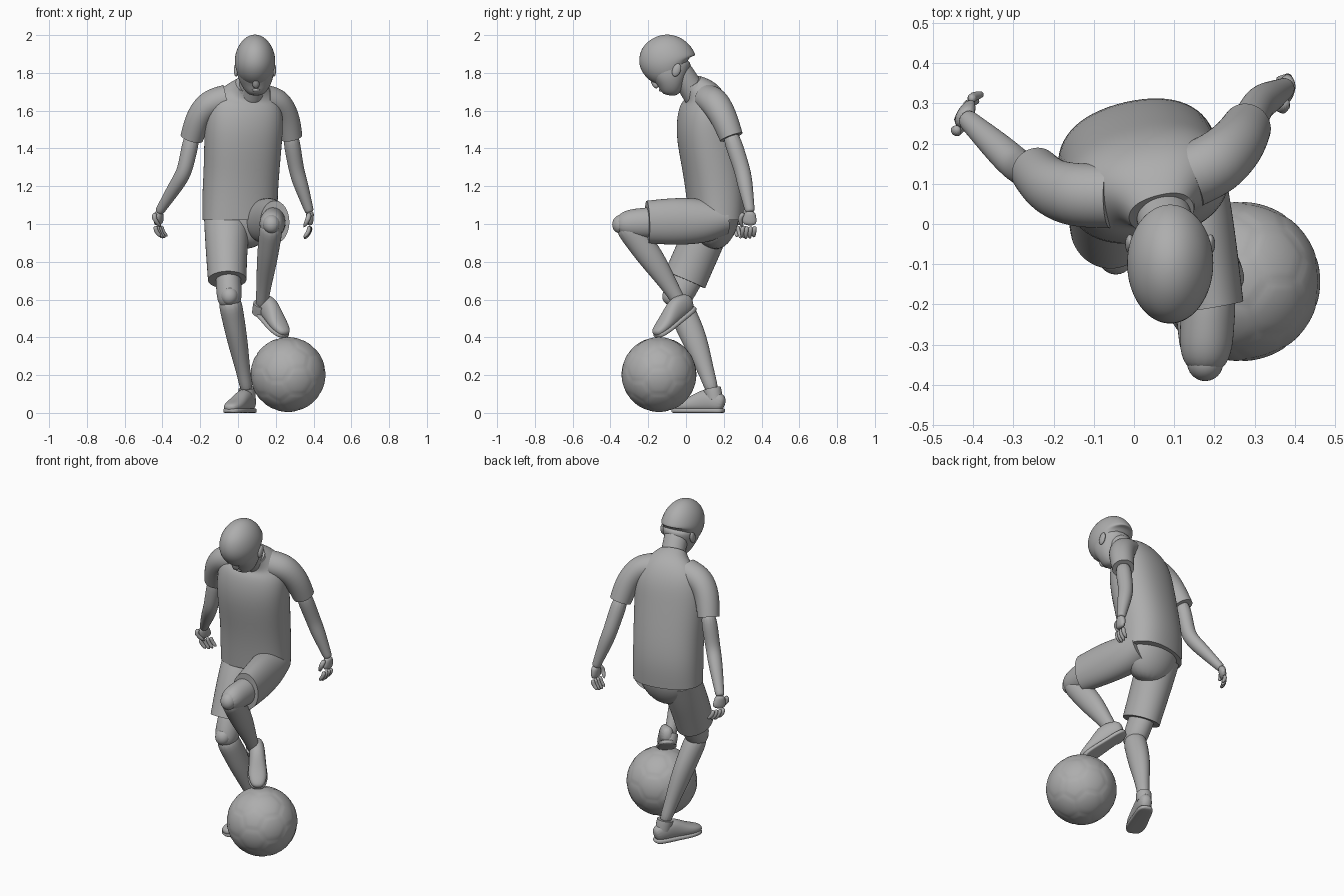
import bpy, bmesh
from math import sin, cos, pi, radians
from mathutils import Vector, Matrix

if "Cube" in bpy.data.objects:
    bpy.data.objects.remove(bpy.data.objects["Cube"])

GREY = (.42, .42, .42, 1)
grey = bpy.data.materials.new("plain_grey")
grey.use_nodes = True
grey.diffuse_color = GREY
grey.node_tree.nodes["Principled BSDF"].inputs["Base Color"].default_value = GREY

SIDES = 16
ACROSS, FORWARD, UPWARD = Vector((1, 0, 0)), Vector((0, 1, 0)), Vector((0, 0, 1))


def finish(name, bm, levels=0):
    bmesh.ops.recalc_face_normals(bm, faces=bm.faces)
    for face in bm.faces:
        face.smooth = True
    mesh = bpy.data.meshes.new(name)
    bm.to_mesh(mesh)
    bm.free()
    mesh.materials.append(grey)
    part = bpy.data.objects.new(name, mesh)
    bpy.context.collection.objects.link(part)
    if levels:
        subsurf = part.modifiers.new("Smooth", 'SUBSURF')
        subsurf.levels = subsurf.render_levels = levels


def superellipse(angle, power):
    """Point on a unit outline that gets boxier as power rises."""
    return [abs(w) ** (2 / power) * (1 if w > 0 else -1) for w in (cos(angle), sin(angle))]


def tube(name, centres, widths, ratio=1, side=ACROSS, hem=False, power=2, levels=2):
    """Loft ellipses along a path; ratio is depth over width; hem keeps both ends crisp."""
    centres = [Vector(c) for c in centres]
    ratios = ratio if isinstance(ratio, list) else [ratio] * len(centres)
    bm = bmesh.new()
    crease = bm.edges.layers.float.new("crease_edge")
    rings = []
    for i, (centre, width, depth) in enumerate(zip(centres, widths, ratios)):
        tangent = (centres[min(i + 1, len(centres) - 1)] - centres[max(i - 1, 0)]).normalized()
        u = (side - tangent * tangent.dot(side)).normalized()
        v = tangent.cross(u) * depth
        outline = [superellipse(2 * pi * k / SIDES, power) for k in range(SIDES)]
        rings.append([bm.verts.new(centre + (u * c + v * s) * width * 1.025) for c, s in outline])
    for low, high in zip(rings, rings[1:]):
        for k in range(SIDES):
            j = (k + 1) % SIDES
            bm.faces.new((low[k], low[j], high[j], high[k]))
    for ring in (rings[0], rings[-1]):
        cap = bm.faces.new(ring)
        if hem:
            for edge in cap.edges:
                edge[crease] = 1
                edge.smooth = False
    finish(name, bm, levels)


def blob(name, centre, size, tilt=0):
    bm = bmesh.new()
    bmesh.ops.create_uvsphere(bm, u_segments=24, v_segments=16, radius=1)
    placing = Matrix.Translation(centre) @ Matrix.Rotation(radians(tilt), 4, 'X') @ Matrix.Diagonal((*size, 1))
    bmesh.ops.transform(bm, matrix=placing, verts=bm.verts)
    finish(name, bm)


# Ball: pentagon and hexagon panels, with shallow seams where two panels are equally near
def make_ball(centre, radius):
    ico = bmesh.new()
    bmesh.ops.create_icosphere(ico, subdivisions=1, radius=1)
    panels = [(v.co.normalized(), 2.33) for v in ico.verts]
    panels += [(f.calc_center_median().normalized(), 2.27) for f in ico.faces]
    ico.free()
    bm = bmesh.new()
    bmesh.ops.create_icosphere(bm, subdivisions=5, radius=1)
    for vert in bm.verts:
        out = vert.co.normalized()
        reach = sorted(h / out.dot(n) for n, h in panels if out.dot(n) > .3)
        seam = max(0, 1 - (reach[1] - reach[0]) * 8)
        vert.co = centre + out * radius * (1 - seam / 80)
    finish("ball", bm)


make_ball(Vector((.265, -.143, .203)), .198)

# Shirt, turned a little toward the left shoulder
turned = Matrix.Rotation(radians(13), 3, 'Z') @ ACROSS
tube("shirt",
     [(.01, .16, 1.02), (.01, .16, 1.15), (.02, .14, 1.3), (.03, .1, 1.5), (.04, .1, 1.63),
      (.055, .085, 1.69), (.06, .05, 1.72), (.066, .03, 1.74)],
     [.2, .2, .2, .21, .2, .15, .1, .08], [.7, .76, .76, .73, .65, .67, .75, .75],
     turned, hem=True, power=2.3)
tube("collar", [(.065, .04, 1.72), (.066, .03, 1.735)], [.088, .084], .75, turned, hem=True)


# Sleeve, arm and curled hand for either side
def make_arm(name, inner, shoulder, outer, cuff, elbow, wrist, aim, spread, curl):
    cuff, elbow, wrist = Vector(cuff), Vector(elbow), Vector(wrist)
    tube(name + "_sleeve", [inner, shoulder, outer, cuff], [.08, .08, .072, .063], .97, FORWARD, hem=True)
    start = cuff.lerp(elbow, -.2)
    tube(name + "_arm",
         [start, cuff.lerp(elbow, .5), elbow, elbow.lerp(wrist, .3), elbow.lerp(wrist, .9), wrist],
         [.046, .045, .042, .042, .026, .026], .95, FORWARD)
    aim, spread, curl = Vector(aim).normalized(), Vector(spread).normalized(), Vector(curl)
    palm = wrist + aim * .07
    tube(name + "_palm", [wrist - aim * .01, wrist.lerp(palm, .3), palm], [.025, .035, .042],
         [.9, .6, .4], spread)
    for i in range(4):
        knuckle = palm + spread * (i - 1.5) * .021
        tip = aim * (.075 - abs(i - 1.4) * .008)
        tube(f"{name}_finger_{i + 1}",
             [knuckle, knuckle + tip / 2, knuckle + tip + curl], [.012, .012, .009], side=spread, levels=1)
    root = wrist - spread * .03
    tube(name + "_thumb", [root, root + (aim - spread) * .03, root + aim * .08 + curl],
         [.014, .014, .009], side=spread, levels=1)


make_arm("right", (-.06, .07, 1.66), (-.15, .07, 1.64), (-.21, .09, 1.57), (-.245, .13, 1.455),
         (-.285, .14, 1.27), (-.42, .265, 1.06), aim=(0, .25, -1), spread=(.5, .8, 0), curl=(.03, 0, 0))
make_arm("left", (.14, .12, 1.66), (.21, .15, 1.65), (.26, .2, 1.57), (.28, .24, 1.46),
         (.31, .3, 1.28), (.38, .34, 1.06), aim=(0, -.1, -1), spread=(.1, 1, 0), curl=(-.03, 0, 0))

# Neck and face
tube("neck", [(.06, .08, 1.63), (.07, .035, 1.71), (.085, -.02, 1.79), (.09, -.06, 1.84)],
     [.075, .066, .07, .07], .95)
tube("face",
     [(.09, -.09, 1.88), (.09, -.09, 1.82), (.095, -.085, 1.775), (.095, -.08, 1.735),
      (.095, -.083, 1.7), (.095, -.085, 1.68)],
     [.1, .1, .093, .077, .055, .03], [1.15, 1.15, 1, .9, .95, 1], power=2.2)
tube("nose", [(.095, -.18, 1.805), (.095, -.178, 1.77), (.095, -.16, 1.735), (.095, -.145, 1.725)],
     [.011, .014, .02, .014])
tube("lips", [(.07, -.126, 1.71), (.095, -.14, 1.71), (.12, -.126, 1.71)], [.006, .01, .006], side=UPWARD)
for name, sign in (("right", -1), ("left", 1)):
    blob(name + "_ear", (.09 + sign * .1, -.05, 1.815), (.012, .022, .036), -20)
    tube(name + "_brow", [(.095 + sign * out, back, 1.8) for out, back in ((.02, -.195), (.045, -.19), (.075, -.155))],
         [.008, .009, .006], side=UPWARD)

# Hair: a dome over a ring tucked in at the nape
dome = [radians(angle) for angle in (0, 20, 40, 60, 75, 86)]
tube("hair",
     [(.085, -.045, 1.785), (.09, -.08, 1.815)] + [(.09, -.1, 1.855 + .148 * sin(a)) for a in dome],
     [.078, .1] + [.11 * cos(a) for a in dome], [.95, 1.25] + [1.42] * len(dome))

# Shorts
tube("shorts_seat", [(.02, .16, 1.12), (.02, .16, 1.02), (.02, .145, .93), (.02, .125, .87)],
     [.17, .18, .14, .07], .7)
tube("shorts_right_leg", [(-.06, .15, 1.04), (-.06, .095, .93), (-.06, .04, .81), (-.057, -.005, .705)],
     [.12, .115, .107, .102], [.85, 1, 1.08, 1.13], hem=True)
tube("shorts_left_leg", [(.105, .2, 1.03), (.13, .11, 1.015), (.165, -.03, 1.015), (.195, -.205, 1.01)],
     [.1, .1, .088, .078], [.9, 1.15, 1.45, 1.45], hem=True)


# Bare leg: thigh down to the knee, then a calf that fills out behind
def make_leg(name, thigh, knee, ankle, kneecap):
    thigh, knee, ankle = Vector(thigh), Vector(knee), Vector(ankle)
    bone = ankle - knee
    back = bone.cross(ACROSS).normalized()
    if back.y < 0:
        back.negate()
    fractions = (-.04, .15, .35, .55, .8, 1)
    calf = [knee + bone * t + back * .012 * sin(pi * t) for t in fractions]
    tube(name + "_shin", calf, [.063, .06, .056, .049, .035, .034], [1.06, 1.15, 1.25, 1.2, 1.12, 1.06])
    bend = (knee - thigh).normalized()
    tube(name + "_thigh", [thigh, thigh.lerp(knee, .6), knee, knee + bend * .05], [.068, .067, .067, .04],
         [1.25, 1.2, 1.1, 1])
    blob(name + "_kneecap", kneecap, (.045, .045, .05), -20)


make_leg("right", (-.055, .04, .78), (-.045, -.05, .6), (.05, .145, .1), (-.045, -.08, .62))
make_leg("left", (.19, -.12, 1.01), (.178, -.32, 1), (.122, -.01, .545), (.177, -.345, 1))


# Shoe built from heel to toe above a thin sole
def make_shoe(name, heel, toe, ankle, shin):
    heel, toe, ankle = Vector(heel), Vector(toe), Vector(ankle)
    ahead = (toe - heel).normalized()
    up = (UPWARD - ahead * ahead.z).normalized()
    across = ahead.cross(up)
    widths = [.027, .042, .044, .047, .052, .05, .028]
    heights = [.038, .056, .062, .05, .037, .028, .019]
    steps = [i / (len(widths) - 1) for i in range(len(widths))]
    line = [heel.lerp(toe, t) for t in steps]
    tube(name + "_shoe", [p + up * (h + .006) for p, h in zip(line, heights)], widths,
         [h / w for h, w in zip(heights, widths)], across, power=2.3)
    tube(name + "_sole", [p + up * .012 for p in line], [w + .004 for w in widths],
         [.012 / w for w in widths], across, power=4)
    shin = Vector(shin).normalized()
    tube(name + "_shoe_cuff", [ankle - shin * .04, ankle, ankle + shin * .02], [.042, .044, .043], 1.1,
         across, hem=True)
    for i in range(3):
        spot = heel.lerp(toe, .47 + i * .08) + up * (.107 - i * .012)
        tube(f"{name}_lace_{i + 1}", [spot + across * x - up * abs(x) * .4 for x in (-.024, 0, .024)],
             [.004] * 3, side=up, levels=1)


make_shoe("right", (.075, .205, 0), (-.05, -.075, 0), (.047, .142, .11), (-.1, -.2, 1))
make_shoe("left", (.092, .05, .55), (.245, -.155, .392), (.123, -.02, .56), (.15, -.5, .9))
